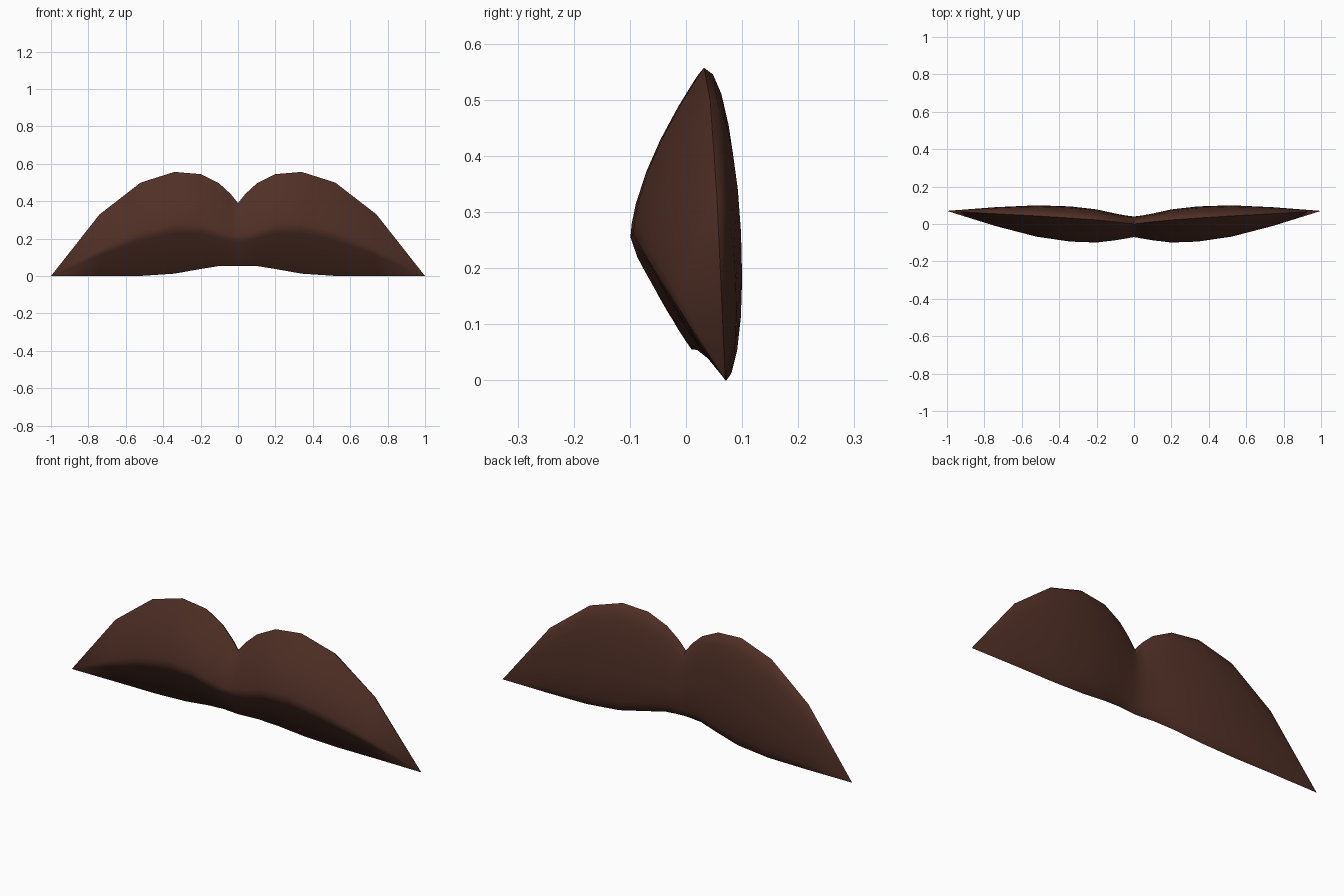
import bpy, bmesh, math

if "Cube" in bpy.data.objects:
    bpy.data.objects.remove(bpy.data.objects["Cube"])

# One flat colour
brown = bpy.data.materials.new("dark_brown")
brown.diffuse_color = (0.080, 0.029, 0.019, 1)
brown.use_nodes = True
brown.node_tree.nodes["Principled BSDF"].inputs["Base Color"].default_value = brown.diffuse_color

# Half-moustache stations:
# x, top z, top y, ridge z, ridge y, bottom z, bottom y, back y
stations = [
    (0.00, .390, .000, .200, -.070, .055, .010, .040),
    (0.04, .440, .005, .205, -.077, .055, .013, .045),
    (0.10, .495, .012, .220, -.087, .054, .020, .056),
    (0.20, .545, .022, .255, -.099, .038, .040, .078),
    (0.34, .557, .032, .260, -.094, .013, .060, .094),
    (0.52, .500, .043, .215, -.068, .001, .070, .100),
    (0.74, .330, .055, .125, -.011, .000, .072, .090),
]
tip = (1.0, .07, 0.0)


def section(x, tz, ty, rz, ry, bz, by, ky):
    """Closed outline: top, front ridge, bottom, then up the back."""
    pts = []
    for t in (1, .94, .8, .6, .4, .2, .08):        # upper front, convex
        pts.append((ry + (ty - ry) * t ** 1.6, rz + (tz - rz) * t))
    for t in (0, .1, .3, .5, .7, .88, 1):          # lower front to bottom
        pts.append((ry + (by - ry) * t, rz + (bz - rz) * (t + .25 * t * (1 - t))))
    kz = bz + (tz - bz) * .36                      # deepest level of the back
    for i in range(1, 5):                          # lower back
        a = i / 4 * math.pi / 2
        pts.append((by + (ky - by) * math.sin(a), kz + (bz - kz) * math.cos(a)))
    for i in range(1, 6):                          # upper back
        a = i / 6 * math.pi / 2
        pts.append((ty + (ky - ty) * math.cos(a), kz + (tz - kz) * math.sin(a)))
    return [(x, y, z) for y, z in pts]


# Loft one side and close it at the pointed tip
bm = bmesh.new()
rings = [[bm.verts.new(p) for p in section(*s)] for s in stations]
end = bm.verts.new(tip)
n = len(rings[0])
for a, b in zip(rings, rings[1:]):
    for i in range(n):
        j = (i + 1) % n
        bm.faces.new((a[i], a[j], b[j], b[i]))
for i in range(n):
    bm.faces.new((rings[-1][i], rings[-1][(i + 1) % n], end))
bmesh.ops.recalc_face_normals(bm, faces=bm.faces)
if sum(f.normal.y * (f.calc_center_median().y - .02) for f in bm.faces) < 0:
    bmesh.ops.reverse_faces(bm, faces=bm.faces)
mesh = bpy.data.meshes.new("moustache")
bm.to_mesh(mesh)
bm.free()
mesh.materials.append(brown)

# Mirror to the other side, smooth except for the centre crease
obj = bpy.data.objects.new("moustache", mesh)
bpy.context.collection.objects.link(obj)
mod = obj.modifiers.new("mirror", 'MIRROR')
mod.use_clip = True
mod.merge_threshold = 0.0005
bpy.context.view_layer.objects.active = obj
obj.select_set(True)
bpy.ops.object.modifier_apply(modifier="mirror")
bpy.ops.object.shade_smooth_by_angle(angle=math.radians(50))
